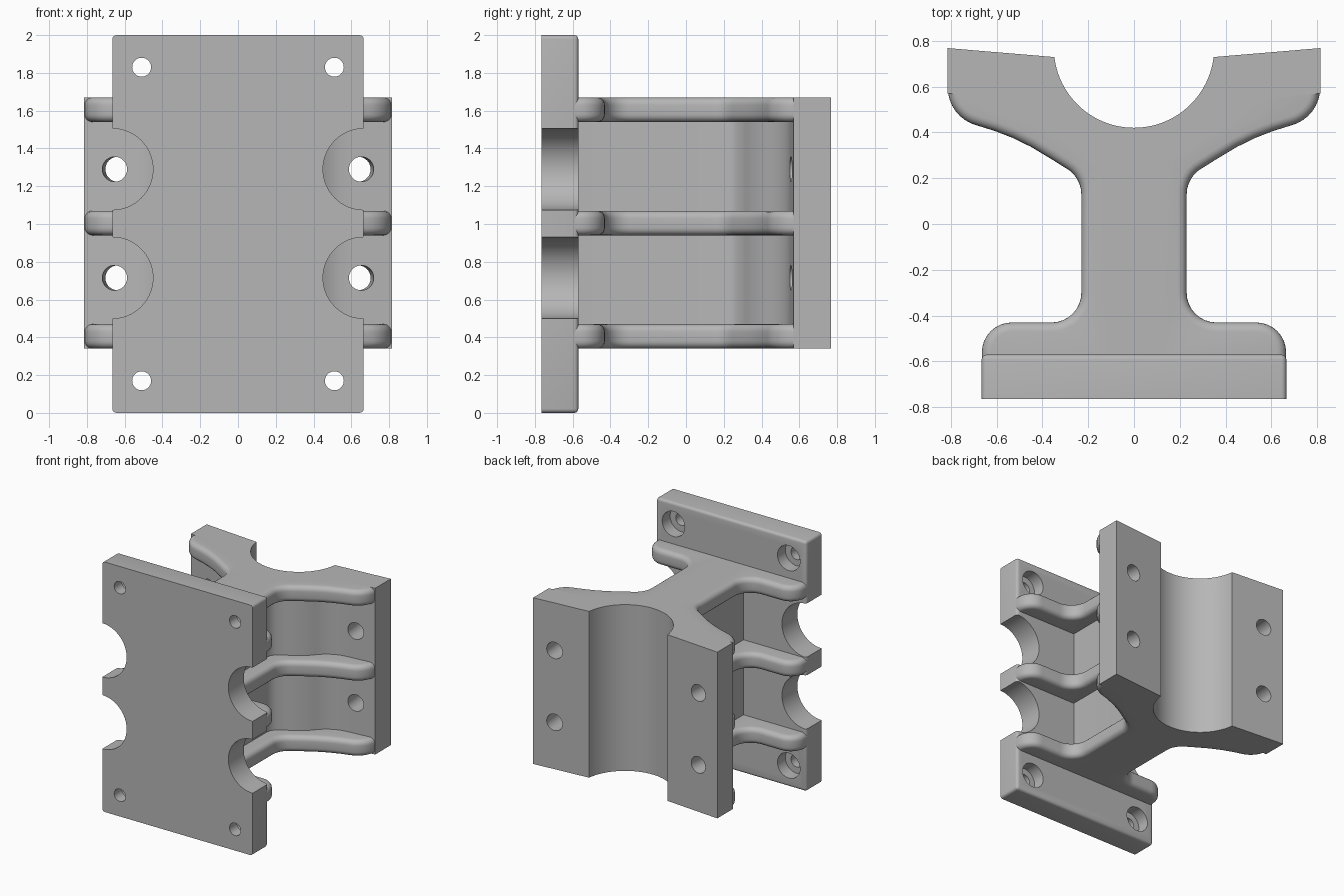
import bpy, bmesh
from math import sin, cos, radians, atan
from mathutils import Matrix, Vector

cube = bpy.data.objects.get("Cube")
if cube:
    bpy.data.objects.remove(cube, do_unlink=True)

grey = bpy.data.materials.new("metal_grey")
grey.use_nodes = True
colour = (0.47, 0.47, 0.47, 1)
grey.diffuse_color = colour
grey.node_tree.nodes["Principled BSDF"].inputs["Base Color"].default_value = colour


def finish(bm, name):
    bmesh.ops.recalc_face_normals(bm, faces=bm.faces[:])
    mesh = bpy.data.meshes.new(name)
    bm.to_mesh(mesh)
    bm.free()
    mesh.materials.append(grey)
    obj = bpy.data.objects.new(name, mesh)
    bpy.context.collection.objects.link(obj)
    return obj


def arc(cx, cy, r, start, end, n=8):
    angles = [radians(start + (end - start) * i / n) for i in range(n + 1)]
    return [(cx + r * cos(a), cy + r * sin(a)) for a in angles]


def extrude(name, half, z0, z1, bevel=0.0):
    """Mirror a half outline across x = 0 and extrude it upward."""
    outline = half + [(-x, y) for x, y in reversed(half)]
    bm = bmesh.new()
    face = bm.faces.new([bm.verts.new((x, y, z0)) for x, y in outline])
    new = bmesh.ops.extrude_face_region(bm, geom=[face])["geom"]
    bmesh.ops.translate(bm, vec=(0, 0, z1 - z0),
                        verts=[v for v in new if isinstance(v, bmesh.types.BMVert)])
    if bevel:
        # round the side outline, leaving the buried front and back ends square
        edges = [e for e in bm.edges
                 if abs(e.verts[0].co.z - e.verts[1].co.z) < 1e-5
                 and e.verts[0].co.x * e.verts[1].co.x > 0]
        bmesh.ops.bevel(bm, geom=edges, offset=bevel, segments=5,
                        profile=0.5, affect='EDGES')
    return finish(bm, name)


def cylinder(centre, axis, r, depth, n=40):
    """Cutter cylinder."""
    bm = bmesh.new()
    turn = Vector((0, 0, 1)).rotation_difference(Vector(axis)).to_matrix().to_4x4()
    bmesh.ops.create_cone(bm, cap_ends=True, segments=n, radius1=r, radius2=r,
                          depth=depth, matrix=Matrix.Translation(centre) @ turn)
    obj = finish(bm, "cutter")
    obj.hide_render = True
    return obj


def combine(obj, other, operation):
    mod = obj.modifiers.new("combine", 'BOOLEAN')
    mod.operation = operation
    mod.solver = 'EXACT'
    mod.object = other
    bpy.context.view_layer.objects.active = obj
    bpy.ops.object.modifier_apply(modifier=mod.name)
    bpy.data.objects.remove(other, do_unlink=True)


def smooth(obj):
    bpy.ops.object.select_all(action='DESELECT')
    obj.select_set(True)
    bpy.context.view_layer.objects.active = obj
    bpy.ops.object.shade_smooth_by_angle(angle=radians(30))


BAYS = (0.715, 1.29)
FRONT, PLATE_BACK = -0.765, -0.57

# Mounting plate with softened corners and back rim
bm = bmesh.new()
bmesh.ops.create_cube(bm, size=1)
bmesh.ops.scale(bm, vec=(1.33, PLATE_BACK - FRONT, 2), verts=bm.verts)
bmesh.ops.translate(bm, vec=(0, (FRONT + PLATE_BACK) / 2, 1), verts=bm.verts)
rim = [e for e in bm.edges if max(v.co.y for v in e.verts) > -0.6]
bmesh.ops.bevel(bm, geom=rim, offset=0.022, segments=4, profile=0.5, affect='EDGES')
plate = finish(bm, "mounting_plate")

for side in (-1, 1):
    # tool clearance scallops in the plate sides
    for z in BAYS:
        combine(plate, cylinder((side * 0.665, -0.67, z), (0, 1, 0), 0.215, 0.5, 64), 'DIFFERENCE')
    # counterbored corner holes
    for z in (0.17, 1.83):
        combine(plate, cylinder((side * 0.51, -0.67, z), (0, 1, 0), 0.05, 0.5), 'DIFFERENCE')
        combine(plate, cylinder((side * 0.51, -0.57, z), (0, 1, 0), 0.1, 0.2), 'DIFFERENCE')
smooth(plate)

# Web and clamp jaw, full height
core_half = ([(0.11, -0.59), (0.11, 0.2), (0.117, 0.24), (0.14, 0.275)]
             + arc(0, 0.77, 0.5, -67, -38)
             + [(0.43, 0.492), (0.48, 0.523), (0.54, 0.543), (0.6, 0.551),
                (0.815, 0.57), (0.815, 0.768), (0.1, 0.708)])
body = extrude("clamp_body", core_half, 0.34, 1.67)

# Three rounded ribs
rib_half = ([(0.664, -0.59)]
            + arc(0.534, -0.56, 0.13, 0, 90)
            + arc(0.36, -0.3, 0.13, 270, 180)
            + arc(0.36, 0.13, 0.13, 180, 118, 6)
            + [(0.36, 0.283), (0.45, 0.337), (0.53, 0.376), (0.61, 0.407)]
            + arc(0.643, 0.595, 0.17, -75, 0)
            + [(0.813, 0.64)])
for z in (0.34, 0.94, 1.54):
    combine(body, extrude("rib", rib_half, z, z + 0.13, 0.04), 'UNION')

# Half-round bore and the clamp bolt holes square to the sloped jaw faces
combine(body, cylinder((0, 0.77, 1), (0, 0, 1), 0.35, 3, 96), 'DIFFERENCE')
tilt = atan(0.085)
for side in (-1, 1):
    for z in BAYS:
        combine(body, cylinder((side * 0.645, 0.65, z), (-side * sin(tilt), cos(tilt), 0),
                               0.066, 0.5), 'DIFFERENCE')
smooth(body)
